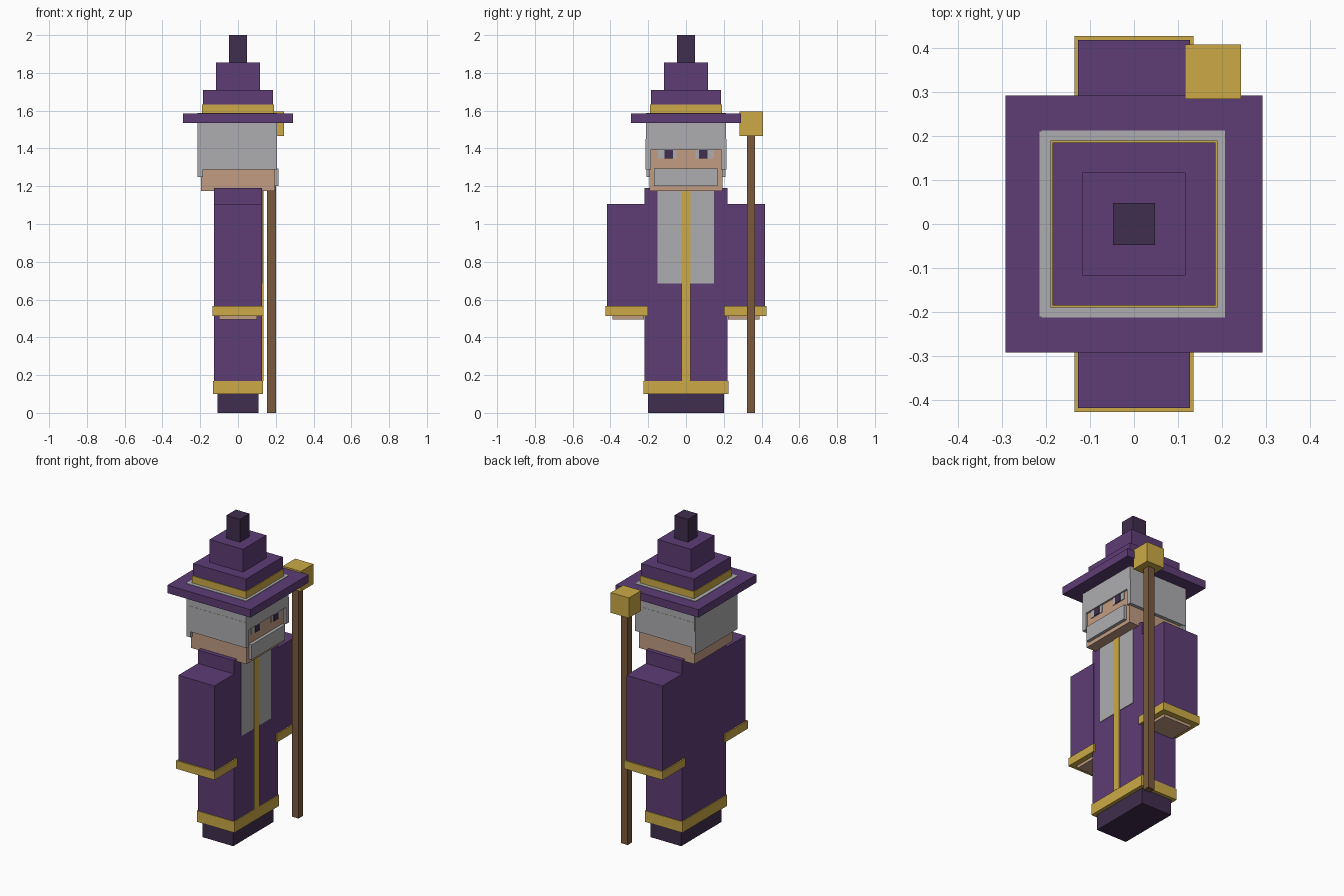
import bpy
import bmesh

cube = bpy.data.objects.get("Cube")
if cube:
    bpy.data.objects.remove(cube, do_unlink=True)


def material(name, r, g, b):
    lin = [((c / 255 + 0.055) / 1.055) ** 2.4 for c in (r, g, b)] + [1.0]
    m = bpy.data.materials.new(name)
    m.use_nodes = True
    m.diffuse_color = lin
    m.node_tree.nodes["Principled BSDF"].inputs["Base Color"].default_value = lin
    return m


PURPLE = material("purple cloth", 94, 61, 118)
GOLD = material("gold trim", 204, 170, 70)
GREY = material("grey hair", 174, 174, 176)
SKIN = material("skin", 194, 156, 130)
DARK = material("dark purple", 64, 46, 78)
WOOD = material("staff wood", 122, 90, 61)


def box(name, mat, x, y, z):
    """Axis-aligned block from three (low, high) ranges."""
    bm = bmesh.new()
    bmesh.ops.create_cube(bm, size=1)
    for v in bm.verts:
        v.co = [r[0] if c < 0 else r[1] for c, r in zip(v.co, (x, y, z))]
    mesh = bpy.data.meshes.new(name)
    bm.to_mesh(mesh)
    bm.free()
    mesh.materials.append(mat)
    ob = bpy.data.objects.new(name, mesh)
    bpy.context.collection.objects.link(ob)
    return ob


def block(name, mat, hx, hy, z):
    """Centred block from half sizes."""
    return box(name, mat, (-hx, hx), (-hy, hy), z)


def pair(name, mat, x, y, z):
    """Block on both sides of the body."""
    box("left_side_" + name, mat, x, y, z)
    box("right_side_" + name, mat, x, (-y[1], -y[0]), z)


# Robe and shoes
block("shoes", DARK, 0.108, 0.202, (0, 0.1))
block("robe_hem", GOLD, 0.132, 0.225, (0.1, 0.17))
block("robe", PURPLE, 0.126, 0.22, (0.17, 1.19))
box("long_beard", GREY, (0.12, 0.13), (-0.15, 0.147), (0.685, 1.18))
box("robe_stripe", GOLD, (0.12, 0.134), (-0.025, 0.025), (0.17, 1.18))

# Arms
pair("sleeve", PURPLE, (-0.127, 0.127), (0.21, 0.418), (0.565, 1.105))
pair("cuff", GOLD, (-0.135, 0.135), (0.2, 0.427), (0.513, 0.565))
pair("hand", SKIN, (-0.1, 0.1), (0.222, 0.39), (0.495, 0.53))

# Head and hair
block("head", SKIN, 0.195, 0.193, (1.175, 1.5))
box("hair_top", GREY, (-0.21, 0.207), (-0.213, 0.213), (1.395, 1.588))
box("hair_back", GREY, (-0.215, -0.185), (-0.21, 0.21), (1.25, 1.588))
pair("hair", GREY, (-0.205, 0.207), (0.185, 0.214), (1.288, 1.45))
box("moustache", GREY, (0.19, 0.215), (-0.17, 0.167), (1.2, 1.295))
pair("eye_white", GREY, (0.19, 0.199), (0.05, 0.148), (1.348, 1.396))
pair("pupil", DARK, (0.19, 0.203), (0.07, 0.115), (1.348, 1.396))

# Hat
block("hat_brim", PURPLE, 0.292, 0.292, (1.535, 1.585))
block("hat_band", GOLD, 0.19, 0.19, (1.585, 1.633))
block("hat_lower_crown", PURPLE, 0.185, 0.185, (1.633, 1.71))
block("hat_upper_crown", PURPLE, 0.117, 0.117, (1.71, 1.855))
block("hat_tip", DARK, 0.048, 0.048, (1.855, 2.0))

# Staff
box("staff", WOOD, (0.153, 0.2), (0.322, 0.366), (0, 1.47))
box("staff_head", GOLD, (0.116, 0.243), (0.284, 0.408), (1.467, 1.595))
